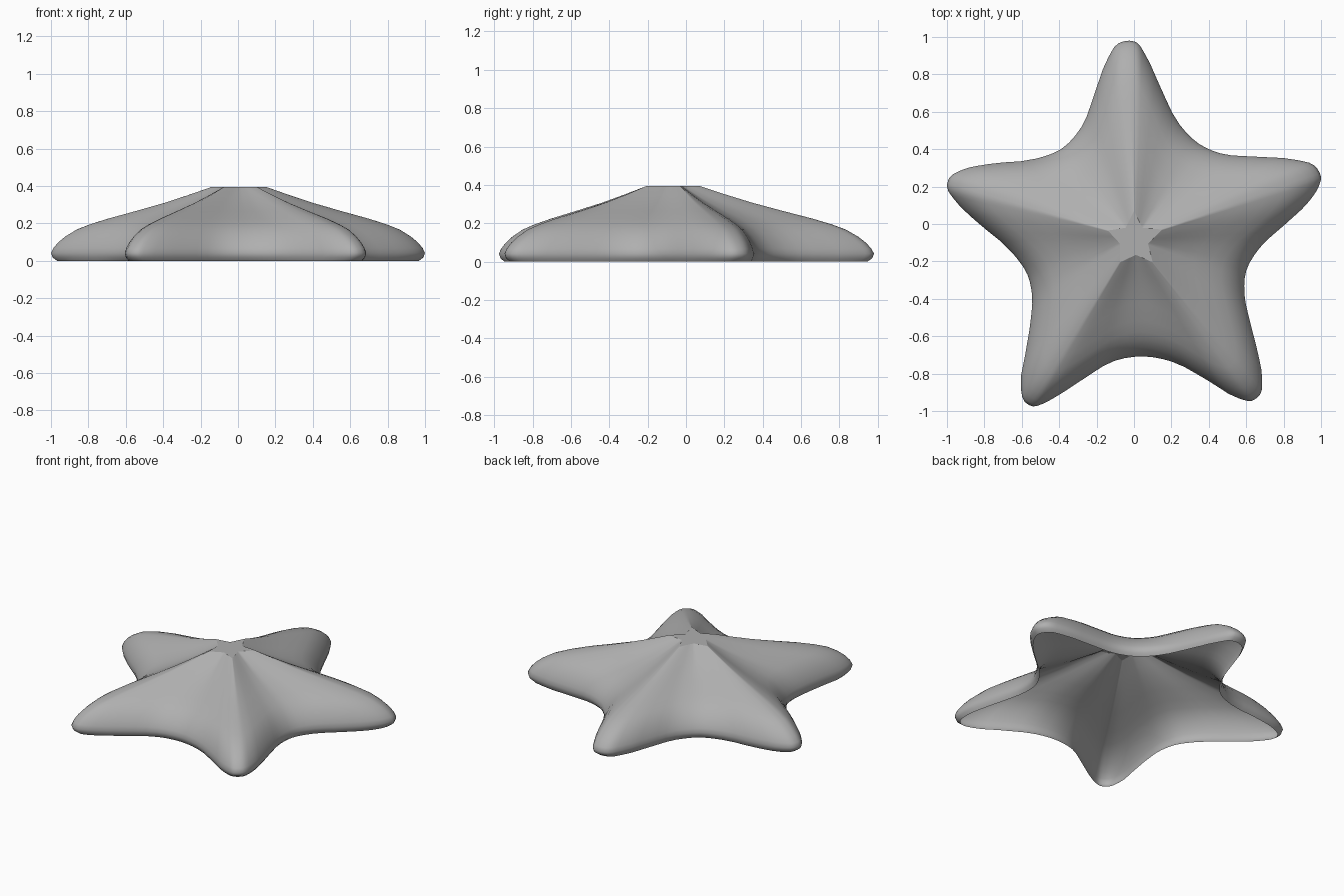
import bpy, bmesh
from mathutils import Vector

if "Cube" in bpy.data.objects:
    bpy.data.objects.remove(bpy.data.objects["Cube"])

# widest outline of the star, clockwise: tip, 4 flank points, valley, 4 flank points ...
OUTLINE = [
    (-.025, .98), (.015, .97), (.055, .915), (.14, .735), (.245, .53),
    (.345, .43), (.46, .378), (.65, .360), (.87, .342), (.965, .312),
    (1.0, .25), (.985, .195), (.935, .12), (.81, 0), (.67, -.13),
    (.60, -.25), (.59, -.37), (.62, -.52), (.66, -.68), (.685, -.83),
    (.675, -.91), (.63, -.945), (.56, -.932), (.40, -.84), (.20, -.735),
    (.05, -.708), (-.10, -.73), (-.28, -.835), (-.42, -.925), (-.49, -.962),
    (-.54, -.975), (-.585, -.95), (-.605, -.87), (-.58, -.69), (-.553, -.52),
    (-.545, -.38), (-.57, -.27), (-.65, -.155), (-.85, .02), (-.96, .13),
    (-1.0, .20), (-.985, .25), (-.93, .285), (-.78, .32), (-.52, .35),
    (-.39, .40), (-.28, .52), (-.21, .70), (-.14, .885), (-.085, .965)]

# small flat star on top: tip, valley, tip ...
CAP = [(0, .07), (.045, -.02), (.15, -.03), (.075, -.105), (.10, -.205),
       (.01, -.165), (-.075, -.205), (-.075, -.105), (-.14, -.035), (-.045, -.02)]

# (blend from cap to outline, height)
PROFILE = [(0, .395), (.15, .35), (.30, .308), (.48, .264), (.65, .224), (.76, .194),
           (.84, .167), (.91, .13), (.955, .098), (.985, .068), (1, .042),
           (.99, .018), (.962, 0)]
SUB = 3


def smooth_loop(pts, sub):
    """Closed Hermite spline with chord-length tangents."""
    p = [Vector(q) for q in pts]
    n = len(p)
    d = [(p[(i + 1) % n] - p[i]).length for i in range(n)]
    tan = []
    for i in range(n):
        a, b = d[i - 1], d[i]
        va, vb = (p[i] - p[i - 1]) / a, (p[(i + 1) % n] - p[i]) / b
        tan.append((va * b + vb * a) / (a + b))
    out = []
    for i in range(n):
        j = (i + 1) % n
        for k in range(sub):
            t = k / sub
            out.append(p[i] * (2*t**3 - 3*t**2 + 1) + tan[i] * d[i] * (t**3 - 2*t**2 + t)
                       + p[j] * (3*t**2 - 2*t**3) + tan[j] * d[i] * (t**3 - t**2))
    return out


grey = bpy.data.materials.new("dark_grey")
grey.diffuse_color = (.43, .43, .43, 1)
grey.use_nodes = True
grey.node_tree.nodes["Principled BSDF"].inputs["Base Color"].default_value = grey.diffuse_color


def finish(bm, name):
    mesh = bpy.data.meshes.new(name)
    bm.to_mesh(mesh)
    bm.free()
    mesh.materials.append(grey)
    bpy.context.collection.objects.link(bpy.data.objects.new(name, mesh))


outer = smooth_loop(OUTLINE, SUB)
N = len(outer)
per = N // len(CAP)
cap = []
for i in range(len(CAP)):
    a, b = Vector(CAP[i]), Vector(CAP[(i + 1) % len(CAP)])
    cap += [a.lerp(b, k / per) for k in range(per)]

# hollow star shell, open underneath
bm = bmesh.new()
rings = [[bm.verts.new((*cap[i].lerp(outer[i], s), z)) for i in range(N)] for s, z in PROFILE]
for r0, r1 in zip(rings, rings[1:]):
    for i in range(N):
        j = (i + 1) % N
        bm.faces.new((r0[i], r0[j], r1[j], r1[i])).smooth = True
finish(bm, "star_shell")

# flat star-shaped top with a crisp rim
bm = bmesh.new()
top = PROFILE[0][1]
centre = bm.verts.new((0, -.08, top))
rim = [bm.verts.new((*c, top)) for c in cap]
for i in range(N):
    bm.faces.new((centre, rim[(i + 1) % N], rim[i]))
finish(bm, "top_cap")
